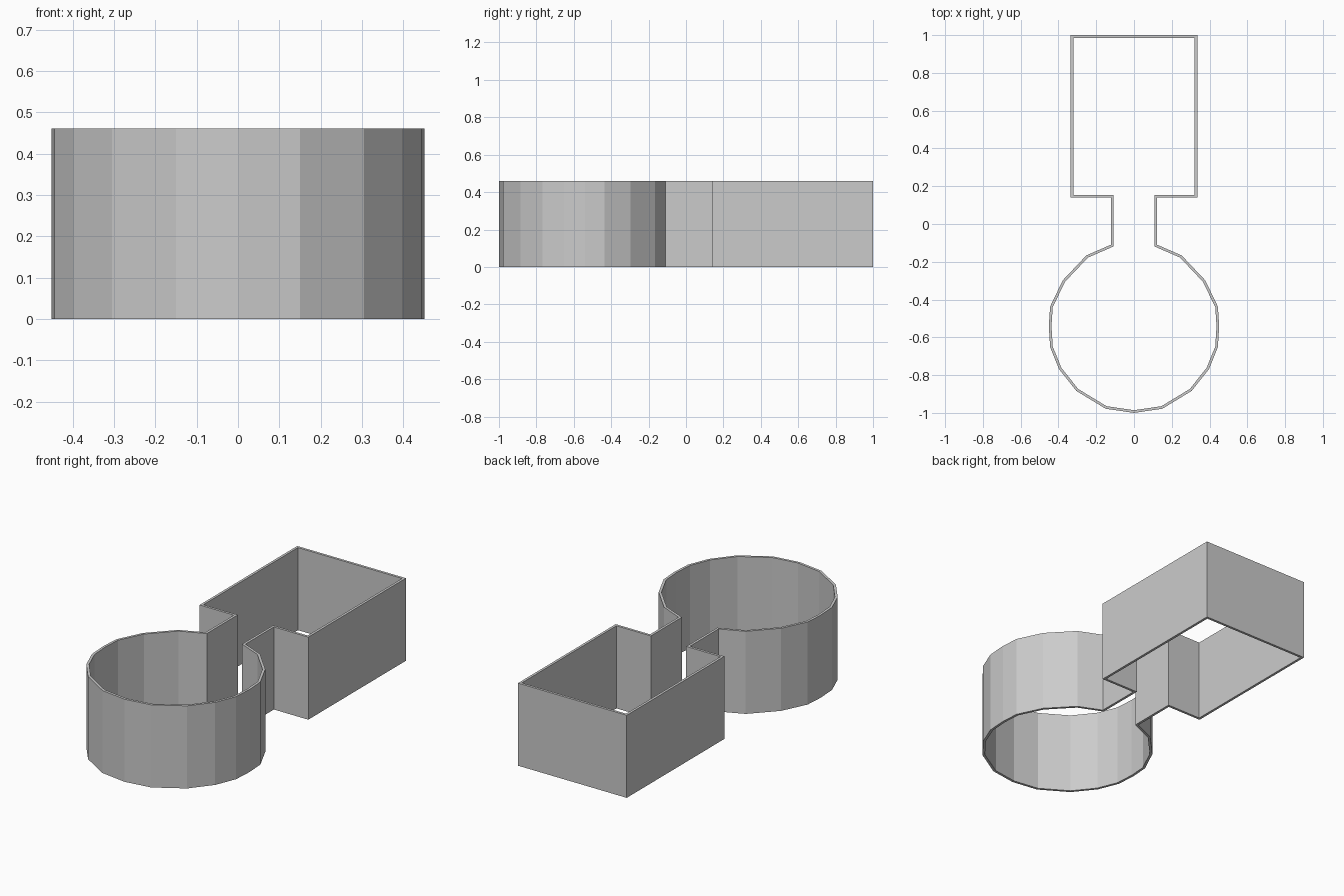
import bpy
import bmesh

if "Cube" in bpy.data.objects:
    bpy.data.objects.remove(bpy.data.objects["Cube"])

HEIGHT = 0.46
WALL = 0.014

# Right half of the outer outline, from the round end to the square end
half = [(0.15, -0.978), (0.305, -0.884), (0.397, -0.768), (0.444, -0.652),
        (0.451, -0.54), (0.444, -0.437), (0.377, -0.298), (0.252, -0.166),
        (0.123, -0.11), (0.123, 0.14), (0.335, 0.14), (0.335, 1.0)]
outline = [(0, -1.0)] + half + [(-x, y) for x, y in reversed(half)]

# Upright wall strip following the closed outline
bm = bmesh.new()
low = [bm.verts.new((x, y, 0)) for x, y in outline]
high = [bm.verts.new((x, y, HEIGHT)) for x, y in outline]
n = len(outline)
for i in range(n):
    j = (i + 1) % n
    bm.faces.new((low[i], low[j], high[j], high[i]))
mesh = bpy.data.meshes.new("outline_wall")
bm.to_mesh(mesh)
bm.free()
wall = bpy.data.objects.new("outline_wall", mesh)
bpy.context.collection.objects.link(wall)

# Wall thickness grows inward with mitred corners
solid = wall.modifiers.new("wall_thickness", 'SOLIDIFY')
solid.thickness = WALL
solid.offset = -1
solid.use_even_offset = True
